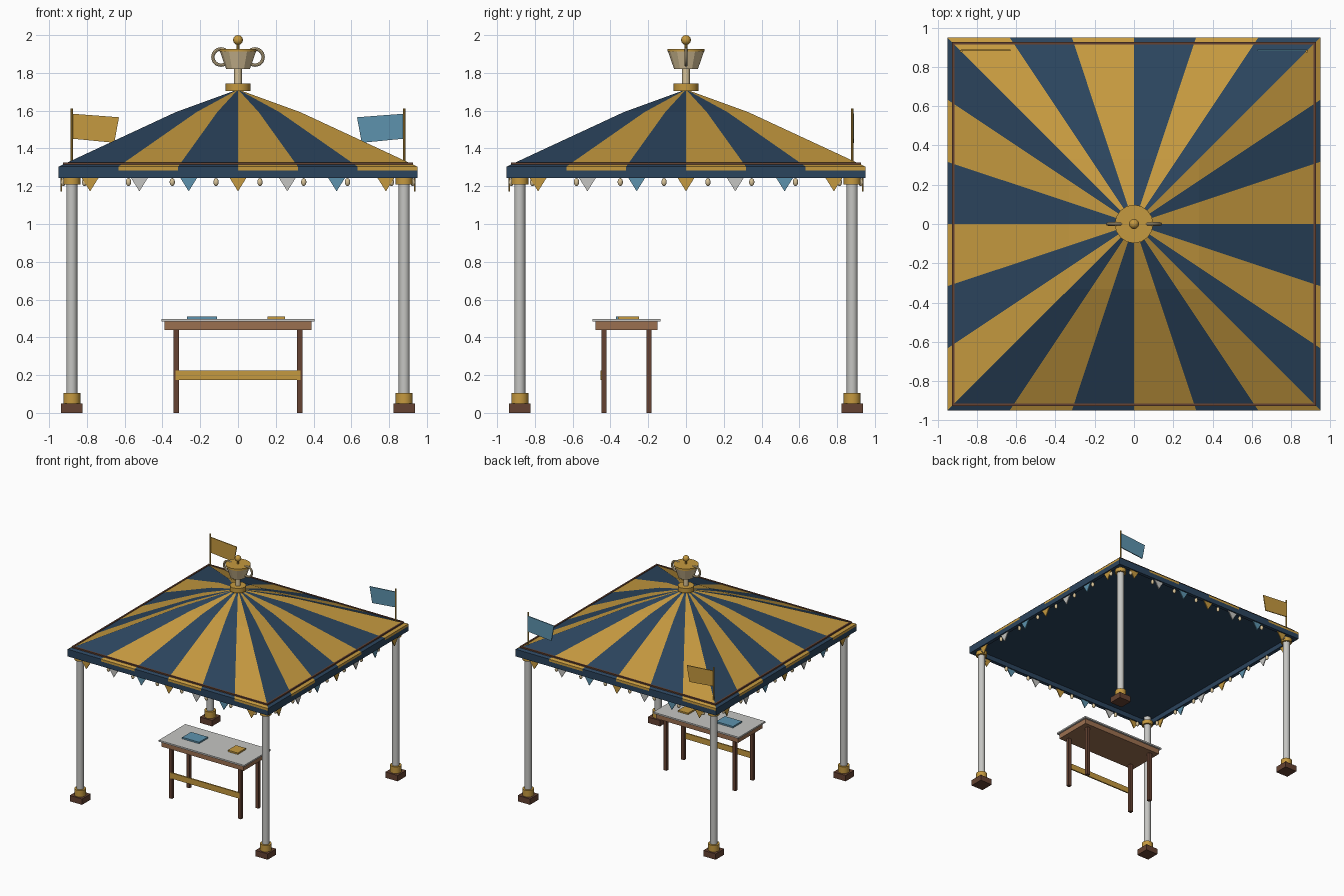
import bpy, bmesh, math
from mathutils import Vector

if "Cube" in bpy.data.objects:
    bpy.data.objects.remove(bpy.data.objects["Cube"])


def mat(name, r, g, b):
    m = bpy.data.materials.new(name)
    m.diffuse_color = (r, g, b, 1)
    m.use_nodes = True
    m.node_tree.nodes["Principled BSDF"].inputs["Base Color"].default_value = m.diffuse_color
    return m


GOLD = mat("gold", .56, .32, .05)
NAVY = mat("navy", .024, .058, .11)
GREY = mat("light_grey", .56, .56, .54)
BLUE = mat("sky_blue", .11, .29, .42)
DARK = mat("dark_wood", .13, .055, .032)
WOOD = mat("light_wood", .33, .16, .08)
CREAM = mat("cream", .69, .55, .32)


def finish(ob, name, m, smooth=False):
    ob.name = name
    ob.data.materials.append(m)
    if smooth:
        bpy.ops.object.shade_smooth_by_angle(angle=math.radians(40))
    return ob


def box(name, m, x0, x1, y0, y1, z0, z1):
    bpy.ops.mesh.primitive_cube_add(size=1, location=((x0 + x1) / 2, (y0 + y1) / 2, (z0 + z1) / 2))
    ob = bpy.context.object
    ob.scale = (x1 - x0, y1 - y0, z1 - z0)
    return finish(ob, name, m)


def cyl(name, m, x, y, z0, z1, r0, r1=None, sides=16, smooth=True):
    bpy.ops.mesh.primitive_cone_add(vertices=sides, radius1=r0, radius2=r0 if r1 is None else r1,
                                    depth=z1 - z0, location=(x, y, (z0 + z1) / 2))
    return finish(bpy.context.object, name, m, smooth)


def ball(name, m, loc, r, stretch=1):
    bpy.ops.mesh.primitive_uv_sphere_add(segments=12, ring_count=8, radius=r, location=loc)
    bpy.context.object.scale.z = stretch
    return finish(bpy.context.object, name, m, True)


def mesh(name, bm, *mats):
    bmesh.ops.recalc_face_normals(bm, faces=bm.faces)
    me = bpy.data.meshes.new(name)
    bm.to_mesh(me)
    bm.free()
    ob = bpy.data.objects.new(name, me)
    bpy.context.collection.objects.link(ob)
    for m in mats:
        me.materials.append(m)
    return ob


def plate(name, m, pts, normal, thick):
    """Thin solid panel from an outline."""
    bm = bmesh.new()
    off = Vector(normal) * thick
    lo = [bm.verts.new(Vector(p) - off / 2) for p in pts]
    hi = [bm.verts.new(Vector(p) + off / 2) for p in pts]
    bm.faces.new(lo)
    bm.faces.new(hi)
    for i in range(len(pts)):
        j = (i + 1) % len(pts)
        bm.faces.new((lo[i], lo[j], hi[j], hi[i]))
    return mesh(name, bm, m)


# Striped roof: 24 sectors round a square, six to each side
def square_point(i):
    side, k = divmod((i + 3) % 24, 6)
    t = -1 + k / 3
    return [(1, t), (-t, 1), (-1, -t), (t, -1)][side]


bm = bmesh.new()
rings = [[bm.verts.new((px * h, py * h, z)) for px, py in map(square_point, range(24))]
         for h, z in ((.95, 1.284), (.95, 1.304), (.33, 1.592))]
apex = bm.verts.new((0, 0, 1.712))
for i in range(24):
    j = (i + 1) % 24
    faces = [bm.faces.new((a[i], a[j], b[j], b[i])) for a, b in zip(rings, rings[1:])]
    faces.append(bm.faces.new((rings[-1][i], rings[-1][j], apex)))
    for f in faces:
        f.material_index = i % 2
under = bm.faces.new(rings[0])
under.material_index = 1
mesh("striped_roof", bm, GOLD, NAVY)

# Fascia boards and trim rods along the four eaves
for s in (-1, 1):
    a, b = sorted((s * .95, s * .92))
    box("fascia_board", NAVY, -.95, .95, a, b, 1.243, 1.284)
    box("fascia_board", NAVY, a, b, -.92, .92, 1.243, 1.284)
    a, b = s * .92 - .007, s * .92 + .007
    box("trim_rod", DARK, -.927, .927, a, b, 1.311, 1.326)
    box("trim_rod", DARK, a, b, -.913, .913, 1.311, 1.326)

# Corner columns
for x in (-.88, .88):
    for y in (-.88, .88):
        box("column_foot", DARK, x - .058, x + .058, y - .058, y + .058, 0, .05)
        cyl("column_base_ring", GOLD, x, y, .05, .106, .045)
        cyl("column", GREY, x, y, .10, 1.284, .029)
        cyl("column_capital", GOLD, x, y, 1.21, 1.245, .045)

# Pennants and beads under each eave
for side in range(4):
    along = Vector([(1, 0, 0), (0, 1, 0), (-1, 0, 0), (0, -1, 0)][side])
    out = Vector((along.y, -along.x, 0))
    for k in range(7):
        c = along * (k - 3) * .261 + out * .935
        pts = [c + along * dx + Vector((0, 0, z)) for dx, z in ((-.045, 1.245), (.045, 1.245), (0, 1.173))]
        plate("pennant", (GOLD, GREY, BLUE)[k % 3], pts, out, .008)
    for k in range(8):
        p = along * (k - 3.5) * .232 + out * .925
        ball("bead", CREAM, (p.x, p.y, 1.222), .014, 1.5)

# Flags on the back corners
for s, m in ((-1, GOLD), (1, BLUE)):
    cyl("flag_pole", GOLD, s * .88, .88, 1.28, 1.612, .007, sides=8)
    outline = ((.88, 1.584), (.63, 1.565), (.655, 1.43), (.88, 1.452))
    plate("flag", m, [(s * x, .885, z) for x, z in outline], (0, 1, 0), .008)

# Trophy on the peak
cyl("trophy_base", GOLD, 0, 0, 1.705, 1.745, .065)
cyl("trophy_stem", CREAM, 0, 0, 1.745, 1.825, .02)
cyl("trophy_cup", CREAM, 0, 0, 1.82, 1.912, .063, .095, 12, False)
cyl("trophy_rim", GOLD, 0, 0, 1.912, 1.927, .098)
cyl("finial_stalk", GOLD, 0, 0, 1.925, 1.955, .008, sides=8)
ball("finial", GOLD, (0, 0, 1.974), .026)
for s in (-1, 1):
    bpy.ops.mesh.primitive_torus_add(major_radius=.043, minor_radius=.009, major_segments=24, minor_segments=8,
                                     location=(s * .09, 0, 1.884), rotation=(math.pi / 2, 0, 0))
    finish(bpy.context.object, "trophy_handle", CREAM, True)

# Table
box("table_top", GREY, -.405, .405, -.495, -.135, .484, .497)
box("table_apron", WOOD, -.39, .39, -.48, -.15, .44, .484)
for x in (-.327, .327):
    for y in (-.434, -.196):
        box("table_leg", DARK, x - .015, x + .015, y - .014, y + .014, 0, .44)
box("table_stretcher", GOLD, -.33, .33, -.452, -.44, .175, .224)
box("blue_book", BLUE, -.27, -.11, -.37, -.25, .497, .51)
box("gold_book", GOLD, .155, .25, -.36, -.25, .497, .51)
